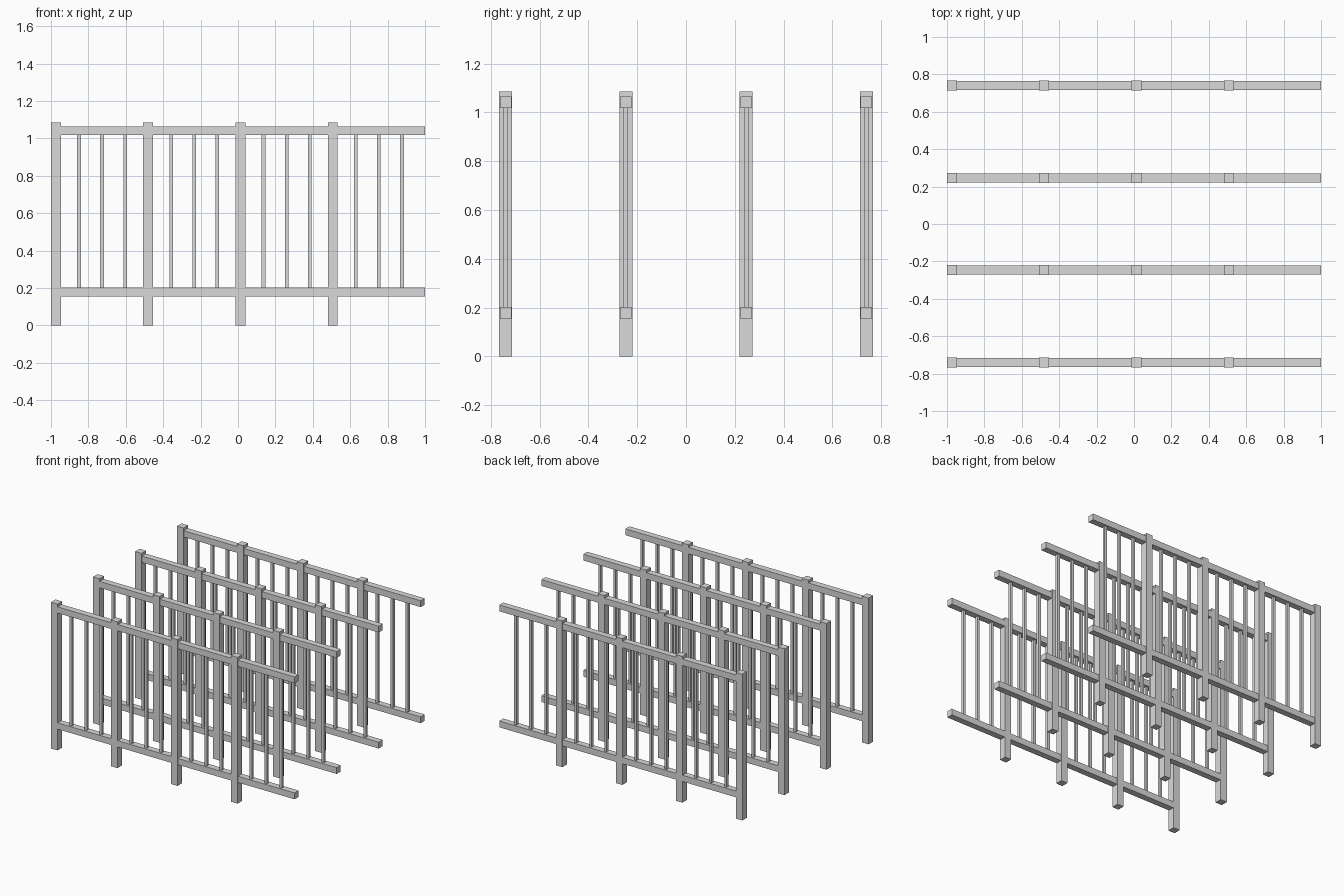
import bpy

if "Cube" in bpy.data.objects:
    bpy.data.objects.remove(bpy.data.objects["Cube"])

PITCH = 0.4934            # spacing of posts and of fence rows
POST, RAIL, BAR = 0.053, 0.047, 0.0195
X0 = -1 + POST / 2        # centre of first post

metal = bpy.data.materials.new("light_grey_metal")
metal.diffuse_color = (0.7, 0.7, 0.7, 1)
metal.use_nodes = True
metal.node_tree.nodes["Principled BSDF"].inputs["Base Color"].default_value = metal.diffuse_color


def box(name, x0, x1, y, depth, z0, z1):
    bpy.ops.mesh.primitive_cube_add(size=1, location=((x0 + x1) / 2, y, (z0 + z1) / 2))
    ob = bpy.context.object
    ob.name = name
    ob.scale = (x1 - x0, depth, z1 - z0)
    bpy.ops.object.transform_apply(location=False, rotation=False, scale=True)
    ob.data.materials.append(metal)


# four parallel fence rows
for row in range(4):
    y = (row - 1.5) * PITCH

    # long rails, from the first post to the open end
    box("bottom_rail", X0, 1, y, RAIL, 0.156, 0.203)
    box("top_rail", X0, 1, y, RAIL, 1.018, 1.065)

    for bay in range(4):
        x = X0 + bay * PITCH
        # square post
        box("post", x - POST / 2, x + POST / 2, y, POST, 0, 1.086)
        # three thin balusters per bay
        for k in (1, 2, 3):
            bx = x + k * PITCH / 4
            box("baluster", bx - BAR / 2, bx + BAR / 2, y, BAR, 0.203, 1.018)
